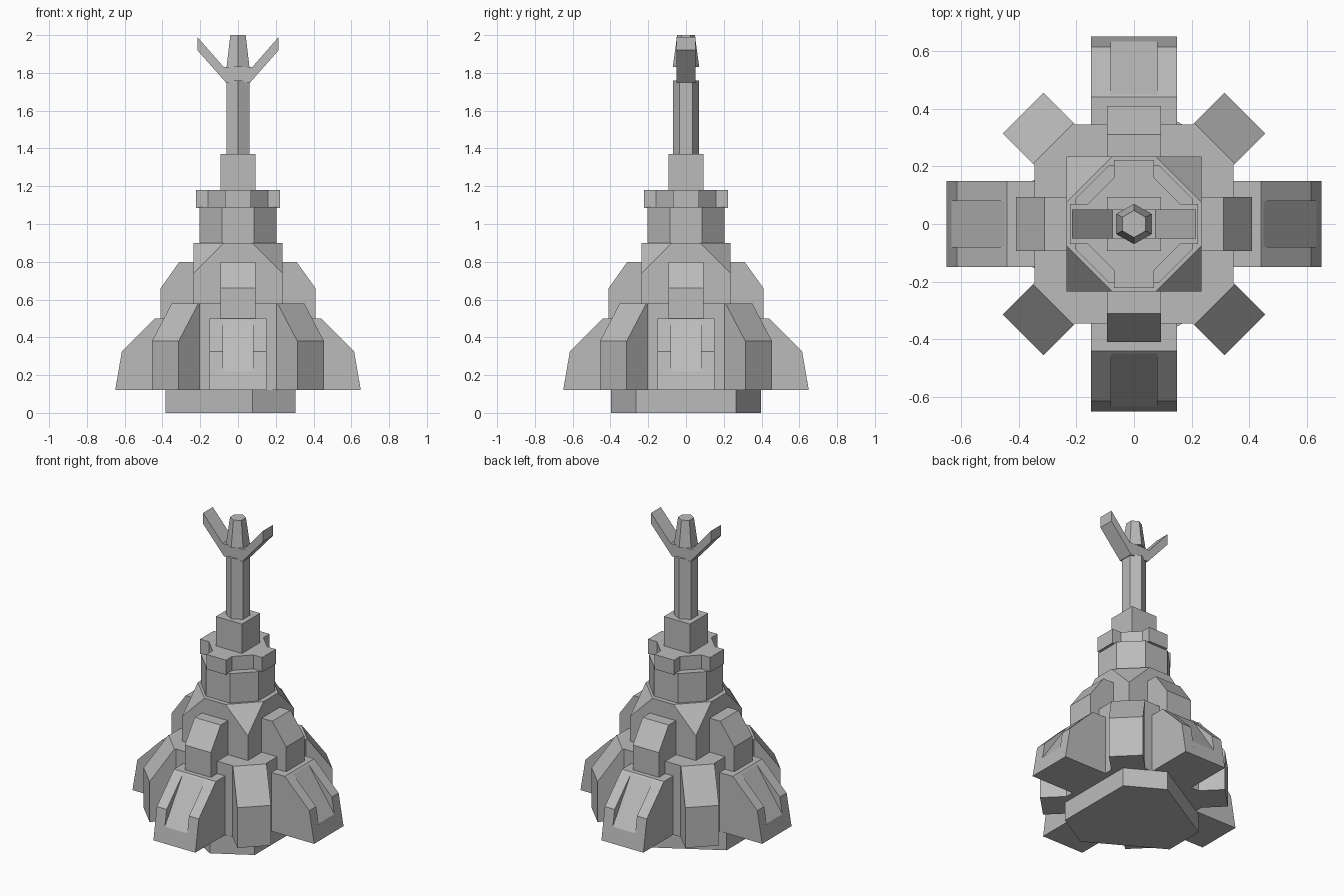
import bpy, bmesh
from math import cos, sin, radians
from mathutils import Matrix, Vector

cube = bpy.data.objects.get("Cube")
if cube:
    bpy.data.objects.remove(cube, do_unlink=True)

GREY = (0.5, 0.5, 0.5, 1)
stone = bpy.data.materials.new("stone grey")
stone.use_nodes = True
stone.diffuse_color = GREY
bsdf = next(n for n in stone.node_tree.nodes if n.type == 'BSDF_PRINCIPLED')
bsdf.inputs["Base Color"].default_value = GREY


def finish(name, bm, turn=0):
    bmesh.ops.recalc_face_normals(bm, faces=bm.faces)
    mesh = bpy.data.meshes.new(name)
    bm.to_mesh(mesh)
    bm.free()
    mesh.materials.append(stone)
    obj = bpy.data.objects.new(name, mesh)
    obj.rotation_euler.z = radians(turn)
    bpy.context.collection.objects.link(obj)
    return obj


def loft(name, rings, turn=0):
    """Closed solid through rings of equal point count."""
    bm = bmesh.new()
    loops = [[bm.verts.new(p) for p in ring] for ring in rings]
    n = len(loops[0])
    for a, b in zip(loops, loops[1:]):
        for i in range(n):
            j = (i + 1) % n
            bm.faces.new((a[i], a[j], b[j], b[i]))
    bm.faces.new(loops[0])
    bm.faces.new(loops[-1])
    return finish(name, bm, turn)


def prism(name, outline, z0, z1):
    return loft(name, [[(x, y, z) for x, y in outline] for z in (z0, z1)])


def slab(name, profile, half, turn=0):
    """Profile in x-z, extruded to both sides along y."""
    return loft(name, [[(x, y, z) for x, z in profile] for y in (-half, half)], turn)


def ring(radius, angles):
    return [(radius * cos(radians(a)), radius * sin(radians(a))) for a in angles]


def four_way(quarter):
    """Repeat the points of one quarter around the z axis."""
    return [(Matrix.Rotation(radians(90 * k), 2) @ Vector(p))[:]
            for k in range(4) for p in quarter]


# Foot: triangle with cut corners
prism("foot", ring(0.405, (41, 79, 161, 199, 281, 319)), 0, 0.12)

# Main body: square with cut corners
prism("main_body", four_way([(0.345, -0.21), (0.345, 0.21)]), 0.12, 0.58)

# Corner buttresses, shoulder blocks and grooved legs
buttress = [(0.3, 0.12), (0.544, 0.12), (0.544, 0.38), (0.396, 0.58), (0.3, 0.58)]
shoulder = [(0.2, 0.45), (0.41, 0.45), (0.41, 0.66), (0.31, 0.80), (0.2, 0.80)]
leg_core = [(0.3, 0.12), (0.65, 0.12), (0.633, 0.22), (0.45, 0.49), (0.44, 0.5), (0.3, 0.5)]
leg_side = [(0.3, 0.12), (0.65, 0.12), (0.615, 0.325), (0.44, 0.5), (0.3, 0.5)]
for k, side in enumerate(("left", "back", "right", "front")):
    turn = 90 * k
    slab(side + "_buttress", buttress, 0.1, turn + 45)
    slab(side + "_shoulder", shoulder, 0.093, turn)
    slab(side + "_leg_core", leg_core, 0.08, turn)
    for label, lo, hi in (("a", -0.15, -0.08), ("b", 0.08, 0.15)):
        loft(f"{side}_leg_rib_{label}",
             [[(x, y, z) for x, z in leg_side] for y in (lo, hi)], turn)

# Tower base: box with its upper corners cut off by slanted planes
bm = bmesh.new()
bmesh.ops.create_cube(bm, size=1, matrix=Matrix.Translation((0, 0, 0.72))
                      @ Matrix.Diagonal((0.47, 0.47, 0.36, 1)))
for sx in (-1, 1):
    for sy in (-1, 1):
        a = Vector((sx * 0.235, sy * 0.075, 0.9))
        b = Vector((sx * 0.075, sy * 0.235, 0.9))
        c = Vector((sx * 0.235, sy * 0.235, 0.74))
        normal = (b - a).cross(c - a)
        if normal.z < 0:
            normal.negate()
        bmesh.ops.bisect_plane(bm, geom=bm.verts[:] + bm.edges[:] + bm.faces[:],
                               plane_co=a, plane_no=normal, clear_outer=True)
        bmesh.ops.holes_fill(bm, edges=[e for e in bm.edges if e.is_boundary])
finish("tower_base", bm)

# Upper tower: octagonal drum, notched collar and square cap
prism("drum", four_way([(0.205, -0.085), (0.205, 0.085)]), 0.9, 1.09)
prism("collar", four_way([(0.222, -0.07), (0.222, 0.07), (0.16, 0.07), (0.07, 0.16)]),
      1.085, 1.18)
prism("cap_block", four_way([(0.093, 0.093)]), 1.18, 1.37)

# Mast, forked arms and tip
hexagon = range(30, 390, 60)
prism("mast", ring(0.07, hexagon), 1.37, 1.76)
fork = [(0.065, 1.75), (0.215, 1.92), (0.215, 1.99), (0.075, 1.83)]
slab("fork_arms", fork + [(-x, z) for x, z in reversed(fork)], 0.05)
loft("tip", [[(x, y, z) for x, y in ring(r, hexagon)]
             for r, z in ((0.07, 1.83), (0.047, 2.0))])
